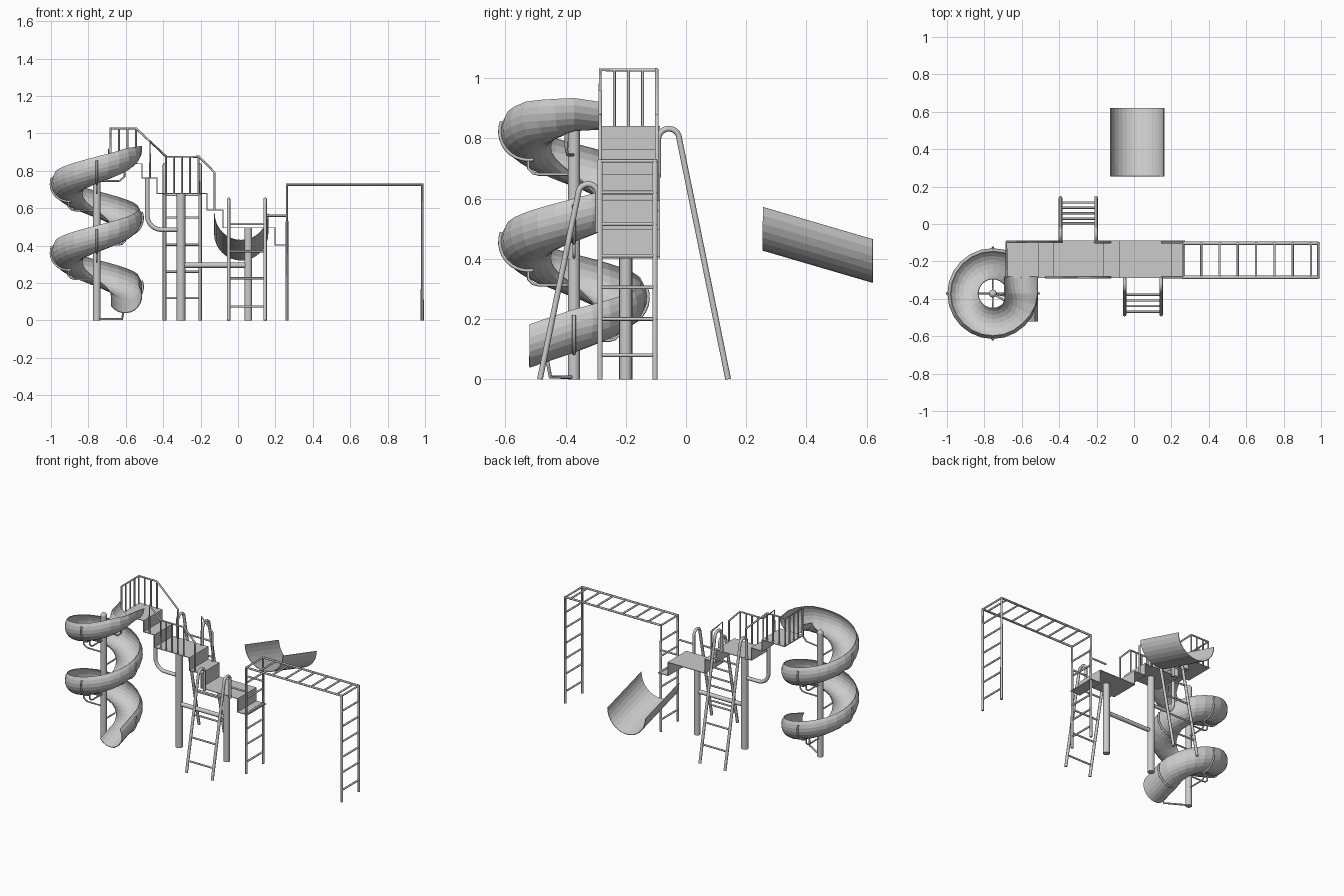
import bpy, bmesh
from math import sin, cos, pi, radians
from mathutils import Vector

if "Cube" in bpy.data.objects:
    bpy.data.objects.remove(bpy.data.objects["Cube"])

YF, YB = -0.285, -0.097          # front and back edges of the walkway
YM = -0.2                        # middle line of the walkway
CX, CY = -0.755, -0.372          # spiral slide axis


def tubes(name, paths, r, sides=8):
    """One object made of round bars that follow the given point lists."""
    cu = bpy.data.curves.new(name, 'CURVE')
    cu.dimensions = '3D'
    cu.bevel_depth = r
    cu.bevel_resolution = (sides - 4) // 2
    cu.use_fill_caps = True
    for pts in paths:
        sp = cu.splines.new('POLY')
        sp.points.add(len(pts) - 1)
        for q, p in zip(sp.points, pts):
            q.co = (*p, 1)
    ob = bpy.data.objects.new(name, cu)
    bpy.context.collection.objects.link(ob)
    bpy.ops.object.select_all(action='DESELECT')
    ob.select_set(True)
    bpy.context.view_layer.objects.active = ob
    bpy.ops.object.convert(target='MESH')
    bpy.ops.object.shade_smooth_by_angle(angle=radians(50))
    return ob


def sheet(name, rows, thick, offset=0):
    """Thin skin lofted through equal-length rows of points."""
    bm = bmesh.new()
    vs = [[bm.verts.new(p) for p in row] for row in rows]
    for a, b in zip(vs, vs[1:]):
        for i in range(len(a) - 1):
            bm.faces.new((a[i], a[i + 1], b[i + 1], b[i]))
    bmesh.ops.recalc_face_normals(bm, faces=bm.faces)
    me = bpy.data.meshes.new(name)
    bm.to_mesh(me)
    bm.free()
    ob = bpy.data.objects.new(name, me)
    bpy.context.collection.objects.link(ob)
    m = ob.modifiers.new('thickness', 'SOLIDIFY')
    m.thickness = thick
    m.offset = offset
    return ob


# Stepped walkway: three decks joined by steps
steps = [(-.685, .838), (-.513, .838), (-.513, .762), (-.433, .762), (-.433, .678),
         (-.166, .678), (-.166, .591), (-.08, .591), (-.08, .495), (.198, .495),
         (.198, .404), (.273, .404)]
sheet('walkway', [[(x, y, z) for x, z in steps] for y in (YF - .003, YB + .01)], .006)

# Columns, cross beam and bent brace
tubes('tower_column', [[(-.305, YM, 0), (-.305, YM, .676)]], .023, 16)
tubes('low_column', [[(.055, YM, 0), (.055, YM, .493)]], .021, 16)
tubes('cross_beam', [[(-.305, YM, .295), (.055, YM, .295)]], .014, 12)
bend = [(-.41 - .075 * cos(t), YM, .56 - .075 * sin(t)) for t in [i * pi / 12 for i in range(7)]]
tubes('bent_brace', [[(-.485, YM, .76)] + bend + [(-.305, YM, .485)]], .012, 12)
tubes('spiral_column', [[(CX, CY, 0), (CX, CY, .84)]], .02, 16)
bpy.ops.mesh.primitive_uv_sphere_add(segments=16, ring_count=8, radius=.021, location=(CX, CY, .842))
bpy.context.object.name = 'column_cap'


# Hooped ladders
def ladder(name, x0, x1, y_foot, y_out, y_in, z_top, z_deck, rungs):
    mid, rad = (y_out + y_in) / 2, abs(y_out - y_in) / 2
    s = 1 if y_out > y_in else -1
    zc = z_top - rad
    hoop = [(mid + s * rad * cos(t), zc + rad * sin(t)) for t in [i * pi / 10 for i in range(11)]]
    side = [(y_foot, 0)] + hoop + [(y_in, z_deck)]
    tubes(name + '_sides', [[(x, y, z) for y, z in side] for x in (x0, x1)], .0095)
    at = lambda z: y_foot + (y_out - y_foot) * z / zc
    tubes(name + '_rungs', [[(x0, at(z), z), (x1, at(z), z)] for z in rungs], .006)


ladder('back_ladder', -.393, -.203, .14, -.022, -.092, .832, .67, (.12, .26, .405, .55, .67))
ladder('front_ladder', -.05, .145, -.485, -.358, -.292, .648, .488, (.075, .225, .37, .515))

# Climbing frame with overhead bars
X0, X1, ZT = .262, .985, .725
tubes('frame_sides', [[(X0, y, 0), (X0, y, ZT), (X1, y, ZT), (X1, y, 0)]
                      for y in (YF, YB - .006)], .0085)
tubes('overhead_bars', [[(X0 + i * (X1 - X0) / 7.4, YF, ZT), (X0 + i * (X1 - X0) / 7.4, YB, ZT)]
                        for i in range(8)] + [[(X1, YF, ZT), (X1, YB, ZT)]], .006)
tubes('frame_rungs', [[(x, YF, z), (x, YB, z)] for x in (X0, X1)
                      for z in (.08, .2, .305, .41, .515, .62)], .006)
tubes('link_rails', [[(.145, y, .56), (X0, y, .56)] for y in (YF, YB)], .006)

# Upper deck guard: end and back, plus sloping handrails
top = [(-.682, YF, .838), (-.682, YF, 1.027), (-.682, YB, 1.027), (-.545, YB, 1.027),
       (-.385, YB, .877), (-.385, YB, .678)]
bars = [[(-.682, YF + i * .047, .838), (-.682, YF + i * .047, 1.027)] for i in range(1, 5)]
bars += [[(x, YB, .838), (x, YB, 1.027)] for x in (-.636, -.59, -.545)]
tubes('upper_guard_rail', [top], .006)
tubes('upper_guard_bars', bars, .005)
tubes('upper_handrail', [[(-.47, YF, .762), (-.47, YF, .955), (-.385, YF, .877)]], .006)

# Middle deck guard on the front, short handrails both sides
mid = [(-.385, YF, .678), (-.385, YF, .875), (-.208, YF, .875), (-.125, YF, .79), (-.125, YF, .591)]
tubes('middle_guard_rail', [mid], .006)
tubes('middle_guard_bars', [[(x, YF, .678), (x, YF, .875)] for x in (-.343, -.3, -.257, -.212)], .005)
tubes('middle_handrail', [[(-.208, YB, .678), (-.208, YB, .875), (-.125, YB, .79),
                           (-.125, YB, .591)]], .006)

# Spiral slide: banked half-pipe, two clockwise turns
R, TR, ZA, ZE = .151, .09, .915, .18


def station(a):
    """Centre and outward direction after a degrees of turn."""
    t = radians(-a)
    out = Vector((cos(t), sin(t), 0))
    return Vector((CX, CY, ZA + (ZE - ZA) * a / 720)) + out * R, out


def ring(c, out, bank, r=TR, n=12, lo=-180, hi=0):
    ts = [radians(bank + lo + (hi - lo) * i / n) for i in range(n + 1)]
    return [c + out * (r * cos(t)) + Vector((0, 0, r * sin(t))) for t in ts]


X = Vector((1, 0, 0))
rows = [ring(Vector((CX + R, -.28, ZA + .005)), X, 0)]
for k in range(49):
    c, out = station(k * 15)
    rows.append(ring(c, out, min(35, 12 + k * 8)))
rows.append(ring(Vector((CX + R, -.52, ZE - .05)), X, 35))
sheet('spiral_slide', rows, .004)

# Slide bands and their brackets back to the column
bands, arms = [], []
for a in range(90, 721, 90):
    c, out = station(a)
    bands.append(ring(c, out, 35, TR + .005, 10, -135, -15))
    low = c - Vector((0, 0, TR + .003))
    d = Vector((0, 0, .05))
    if a < 720:
        arms.append([low, low - d * .6, low - d * .9 - out * .015, low - d - out * .035,
                     Vector((CX, CY, low.z - .05))])
tubes('slide_bands', bands, .006)
tubes('slide_brackets', arms, .005)
c, out = station(10)
tubes('top_bracket', [[c - Vector((0, 0, .09)), c - Vector((0, 0, .135)),
                       c - out * .03 - Vector((0, 0, .16)), Vector((CX, CY, c.z - .16))]], .005)
tubes('exit_foot', [[(CX, CY, .007), (-.62, -.45, .007), (-.61, -.46, .06)]], .006)

# Wide straight chute standing clear at the back
rows = []
for y, z in ((.255, .572), (.62, .465)):
    rows.append([(.017 + .143 * cos(pi + i * pi / 16), y, z + .143 * sin(pi + i * pi / 16))
                 for i in range(17)])
sheet('wide_chute', rows, .004)
